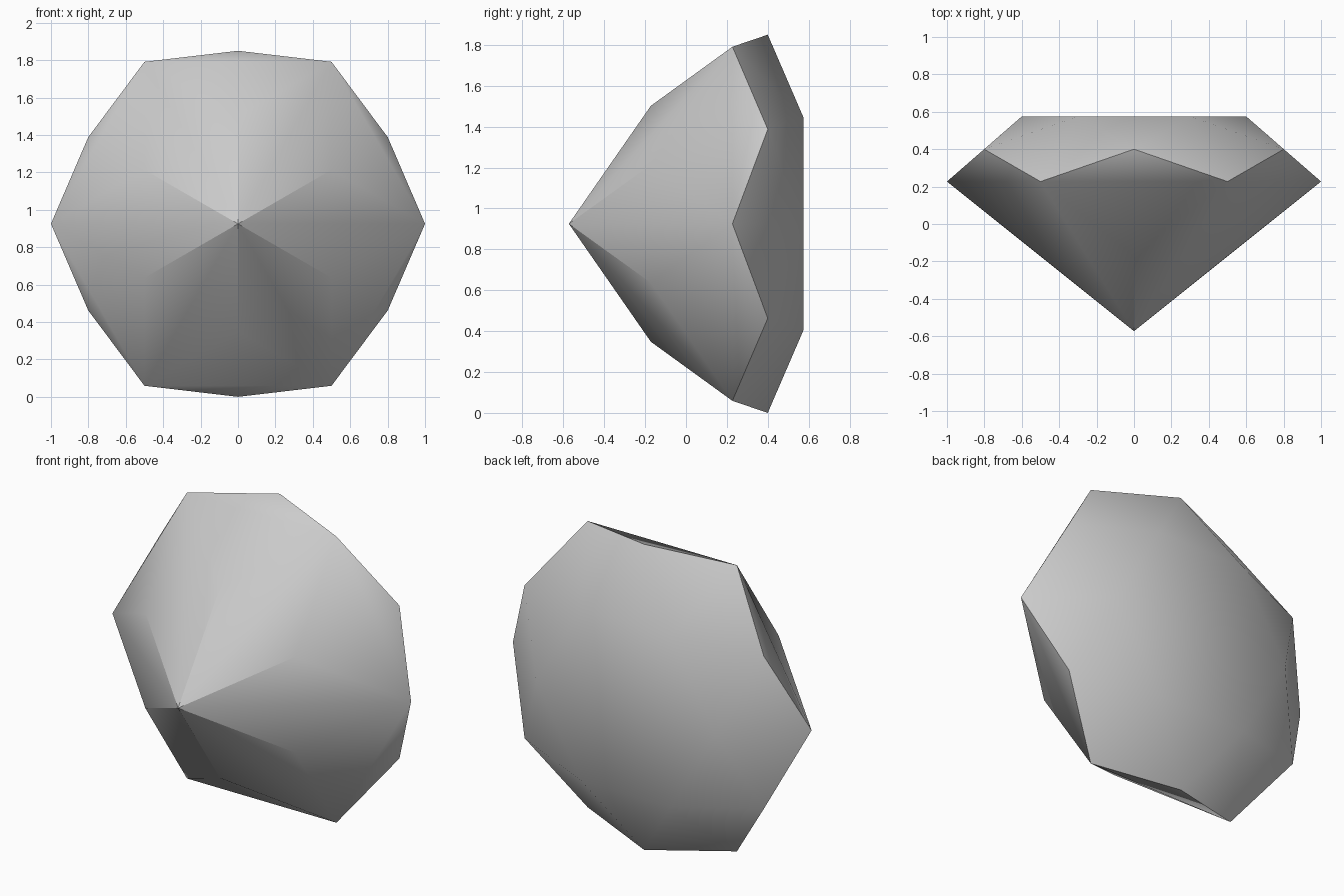
import bpy
import bmesh
from math import cos, sin, radians

if "Cube" in bpy.data.objects:
    bpy.data.objects.remove(bpy.data.objects["Cube"], do_unlink=True)

CENTRE_Z = 0.925

mat = bpy.data.materials.new("plain_grey")
mat.use_nodes = True
grey = (0.6, 0.6, 0.6, 1.0)
mat.diffuse_color = grey
mat.node_tree.nodes["Principled BSDF"].inputs["Base Color"].default_value = grey

bm = bmesh.new()


def ring(radius, y, start):
    """Six points around the gem's front-to-back axis."""
    angles = [radians(start + 60 * i) for i in range(6)]
    return [bm.verts.new((radius * cos(a), y, CENTRE_Z + radius * sin(a))) for a in angles]


# Rings from the pointed front to the flat back
tip = bm.verts.new((0, -0.573, CENTRE_Z))
pavilion = ring(0.577, -0.172, 30)
girdle = ring(1.0, 0.227, 0)
rim = ring(0.925, 0.4, 30)
table = ring(0.6, 0.575, 0)

# Facets: front kites, girdle triangles, back kites and star triangles
for i in range(6):
    j = (i + 1) % 6
    bm.faces.new((tip, pavilion[i - 1], girdle[i], pavilion[i]))
    bm.faces.new((pavilion[i], girdle[i], girdle[j]))
    bm.faces.new((girdle[i], rim[i], girdle[j]))
    bm.faces.new((girdle[i], rim[i - 1], table[i], rim[i]))
    bm.faces.new((rim[i], table[i], table[j]))
bm.faces.new(table)
bmesh.ops.recalc_face_normals(bm, faces=bm.faces)

mesh = bpy.data.meshes.new("cut_gem")
bm.to_mesh(mesh)
bm.free()
mesh.materials.append(mat)
gem = bpy.data.objects.new("cut_gem", mesh)
bpy.context.collection.objects.link(gem)

# Soft shallow facets, crisp steep edges
bpy.ops.object.select_all(action="DESELECT")
gem.select_set(True)
bpy.context.view_layer.objects.active = gem
bpy.ops.object.shade_smooth_by_angle(angle=radians(30))
